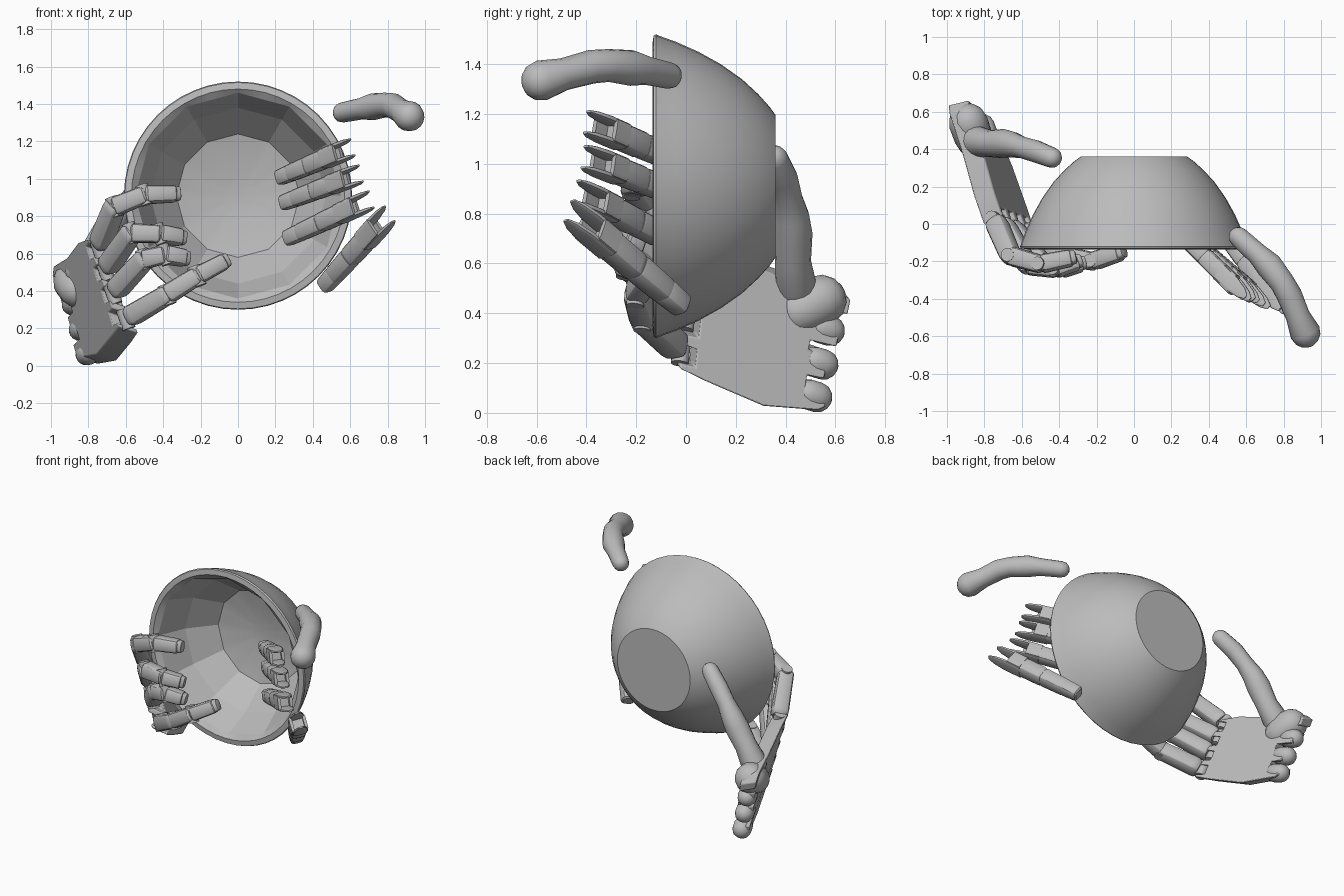
import bpy, bmesh, math
from mathutils import Vector as V

cube = bpy.data.objects.get("Cube")
if cube:
    bpy.data.objects.remove(cube, do_unlink=True)

grey = bpy.data.materials.new("plain grey")
grey.use_nodes = True
grey.diffuse_color = (0.5, 0.5, 0.5, 1)
grey.node_tree.nodes["Principled BSDF"].inputs["Base Color"].default_value = (0.5, 0.5, 0.5, 1)

ROUND = [(math.cos(math.tau * i / 16), math.sin(math.tau * i / 16)) for i in range(16)]
# Rounded box section
BOXY = [tuple(math.copysign(abs(c) ** .55, c) for c in p) for p in ROUND]


def finish(name, bm, angle=30, bevel=0):
    bmesh.ops.recalc_face_normals(bm, faces=bm.faces)
    mesh = bpy.data.meshes.new(name)
    bm.to_mesh(mesh)
    bm.free()
    mesh.materials.append(grey)
    ob = bpy.data.objects.new(name, mesh)
    bpy.context.collection.objects.link(ob)
    bpy.ops.object.select_all(action='DESELECT')
    ob.select_set(True)
    bpy.context.view_layer.objects.active = ob
    bpy.ops.object.shade_smooth_by_angle(angle=math.radians(angle))
    if bevel:
        mod = ob.modifiers.new("soft edges", 'BEVEL')
        mod.width, mod.segments = bevel, 2


def skin(bm, rings):
    """Join successive rings of points with quads and cap both ends."""
    vs = [[bm.verts.new(p) for p in ring] for ring in rings]
    n = len(vs[0])
    for a, b in zip(vs, vs[1:]):
        for i in range(n):
            bm.faces.new((a[i], a[(i + 1) % n], b[(i + 1) % n], b[i]))
    bm.faces.new(vs[0][::-1])
    bm.faces.new(vs[-1])


def loft(name, pts, sizes, side, section, angle=30):
    """Sweep a section along a path; sizes are (half width, half depth)."""
    rings = []
    for i, (p, (w, d)) in enumerate(zip(pts, sizes)):
        t = (pts[min(i + 1, len(pts) - 1)] - pts[max(i - 1, 0)]).normalized()
        s = (side - t * side.dot(t)).normalized()
        n = t.cross(s)
        rings.append([p + s * (x * w) + n * (y * d) for x, y in section])
    bm = bmesh.new()
    skin(bm, rings)
    finish(name, bm, angle)


def block(name, a, b, side, w0, w1, d0, d1):
    """Rounded finger segment between two points."""
    steps = ((0, .75), (.06, .95), (.14, 1), (.88, 1), (.95, .95), (1, .75))
    loft(name, [a.lerp(b, f) for f, _ in steps],
         [((w0 + (w1 - w0) * f) * k, (d0 + (d1 - d0) * f) * k) for f, k in steps], side, BOXY)


def pin(name, p, side, r, half):
    s = side.normalized()
    loft(name, [p - s * half, p + s * half], [(r, r)] * 2, V((.3, -.9, .2)), ROUND)


def limb(name, data):
    """Rounded limb through (point, radius) pairs with domed ends."""
    pts, rad = [V(p) for p, _ in data], [r for _, r in data]
    head, tail = (pts[0] - pts[1]).normalized(), (pts[-1] - pts[-2]).normalized()
    dome = ((.97, .25), (.8, .6), (.5, .87))
    path = [pts[0] + head * rad[0] * o for o, _ in dome] + pts
    path += [pts[-1] + tail * rad[-1] * o for o, _ in reversed(dome)]
    rr = [rad[0] * k for _, k in dome] + rad + [rad[-1] * k for _, k in reversed(dome)]
    loft(name, path, [(r, r) for r in rr], V((.2, .3, .9)), ROUND, 40)


# Bowl: smooth outside, plain rim, coarsely faceted inside
def bowl_ring(r, y, faceted):
    ring = []
    step = math.tau / 12
    for i in range(48):
        a = math.tau * i / 48
        k = math.cos(step / 2) / math.cos(a % step - step / 2) if faceted else 1
        ring.append((r * k * math.sin(a), y, .91 + r * k * math.cos(a)))
    return ring


outside = [(.285, .36), (.32, .335), (.37, .29), (.43, .225), (.49, .14), (.54, .05), (.58, -.04), (.605, -.11),
           (.61, -.12), (.605, -.13)]
inside = [(.57, -.135), (.55, -.11), (.47, .08), (.33, .25), (.1, .3)]
bm = bmesh.new()
skin(bm, [bowl_ring(r, y, False) for r, y in outside]
     + [bowl_ring(r, y, i > 0) for i, (r, y) in enumerate(inside)])
finish("bowl", bm, 14)

# Right palm: notched slab spanned by four corners
W_LOW, W_HIGH = V((-.815, .54, .022)), V((-.945, .63, .49))
K_LOW, K_HIGH = V((-.59, -.05, .2)), V((-.755, .0, .67))
ACROSS = (K_HIGH - K_LOW).normalized()
INNER = V((.925, .23, -.3)).normalized()


def palm_point(s, t, h=0):
    return W_LOW.lerp(W_HIGH, t).lerp(K_LOW.lerp(K_HIGH, t), s) + INNER * h


outline = [(.04, 0), (.4, -.1), (.8, -.04)]
for i in range(4):
    t = i / 4
    outline += [(.98, t), (.98, t + .04), (.88, t + .05), (.88, t + .2), (.98, t + .21), (.98, t + .24)]
outline += [(.75, 1.04), (.4, 1), (.05, 1.04), (-.03, .97), (-.03, .85), (.08, .84), (.08, .75), (0, .74),
            (0, .56), (.17, .55), (.17, .47), (.04, .46), (.04, .27), (.15, .26), (.15, .17), (0, .16), (0, .04)]
bm = bmesh.new()
skin(bm, [[palm_point(s, t, h) for s, t in outline] for h in (-.05, .065)])
finish("palm", bm, 30, .018)

# Wrist fork lobes and the swollen thumb mount
for i, t in enumerate((.08, .36, .65)):
    limb(f"wrist_lobe_{i + 1}", [(palm_point(.1, t, .01), .062), (palm_point(.04, t, .01), .062)])
limb("thumb_mount", [((-.86, .46, .41), .1), ((-.885, .54, .45), .105)])

# Right fingers: three segments each, with hinge pins
right_fingers = {
    "index": [(-.745, .03, .63), (-.66, -.17, .85), (-.5, -.215, .915), (-.33, -.18, .92)],
    "middle": [(-.71, .02, .51), (-.57, -.22, .71), (-.42, -.24, .705), (-.3, -.2, .685)],
    "ring": [(-.67, .0, .385), (-.5, -.2, .57), (-.39, -.24, .595), (-.28, -.21, .575)],
    "little": [(-.6, -.02, .25), (-.38, -.17, .38), (-.22, -.2, .48), (-.07, -.15, .56)],
}
for label, joints in right_fingers.items():
    p = [V(j) for j in joints]
    for i in range(3):
        w = .058 - .004 * i
        block(f"right_{label}_segment_{i + 1}", p[i].lerp(p[i + 1], 0 if i else .08),
              p[i + 1].lerp(p[i], -.08 if i < 2 else 0), ACROSS, w, w - .005, w, w - .005)
        pin(f"right_{label}_pin_{i + 1}", p[i], ACROSS, .036, .055)
    # Fingertip nail cap
    end = (p[3] - p[2]).normalized()
    block(f"right_{label}_tip", p[3] - end * .03, p[3] + end * .022, ACROSS, .044, .036, .042, .032)

# Thumbs: right one behind the bowl, left one beside the rim
limb("right_thumb", [((-.84, .44, .51), .085), ((-.77, .43, .61), .072), ((-.7, .43, .72), .078),
                     ((-.655, .425, .79), .07), ((-.6, .41, .86), .058), ((-.53, .39, .94), .06), ((-.44, .355, 1.02), .055)])
limb("left_thumb", [((.915, -.58, 1.335), .082), ((.875, -.49, 1.36), .065), ((.83, -.38, 1.39), .068),
                    ((.79, -.31, 1.395), .066), ((.72, -.22, 1.385), .072), ((.66, -.16, 1.375), .058), ((.56, -.07, 1.355), .054)])


# Left fingers: loose segments with an open forked outer end
def loose_finger(label, a, b, side, fat):
    a, b, side = V(a), V(b), V(side)
    t = (b - a).normalized()
    s = (side - t * side.dot(t)).normalized()
    n = t.cross(s)
    block(f"left_{label}_tip", a, a.lerp(b, .18), s, fat * .8, fat * .88, fat * .76, fat * .88)
    block(f"left_{label}_middle", a.lerp(b, .15), a.lerp(b, .43), s, fat * .88, fat * .95, fat * .88, fat * .95)
    block(f"left_{label}_base", a.lerp(b, .4), a.lerp(b, .74), s, fat * .98, fat, fat * .95, fat)
    for sign, word in ((1, "upper"), (-1, "lower")):
        o = s * ((fat - .01) * sign)
        path = [a.lerp(b, f) + o * k for f, k in ((.65, 1), (.84, 1.02), (.96, 1.04), (1.02, 1.06))]
        loft(f"left_{label}_{word}_prong", path,
             [(.012, fat * .85), (.012, fat * .85), (.01, fat * .6), (.005, fat * .25)], s, BOXY)
    for sign, word, reach in ((1, "front", .86), (-1, "back", .8)):
        o = n * ((fat - .01) * sign)
        loft(f"left_{label}_{word}_wall", [a.lerp(b, .65) + o, a.lerp(b, reach) + o], [(fat * .9, .01)] * 2, s, BOXY)


UP = (-.2, .1, .95)
loose_finger("index", (.22, -.02, 1.005), (.6, -.39, 1.165), UP, .052)
loose_finger("middle", (.24, -.02, .87), (.645, -.4, 1.025), UP, .052)
loose_finger("ring", (.26, -.04, .68), (.7, -.43, .885), UP, .053)
loose_finger("little", (.46, -.01, .425), (.8, -.46, .805), (-.5, .25, .8), .056)
